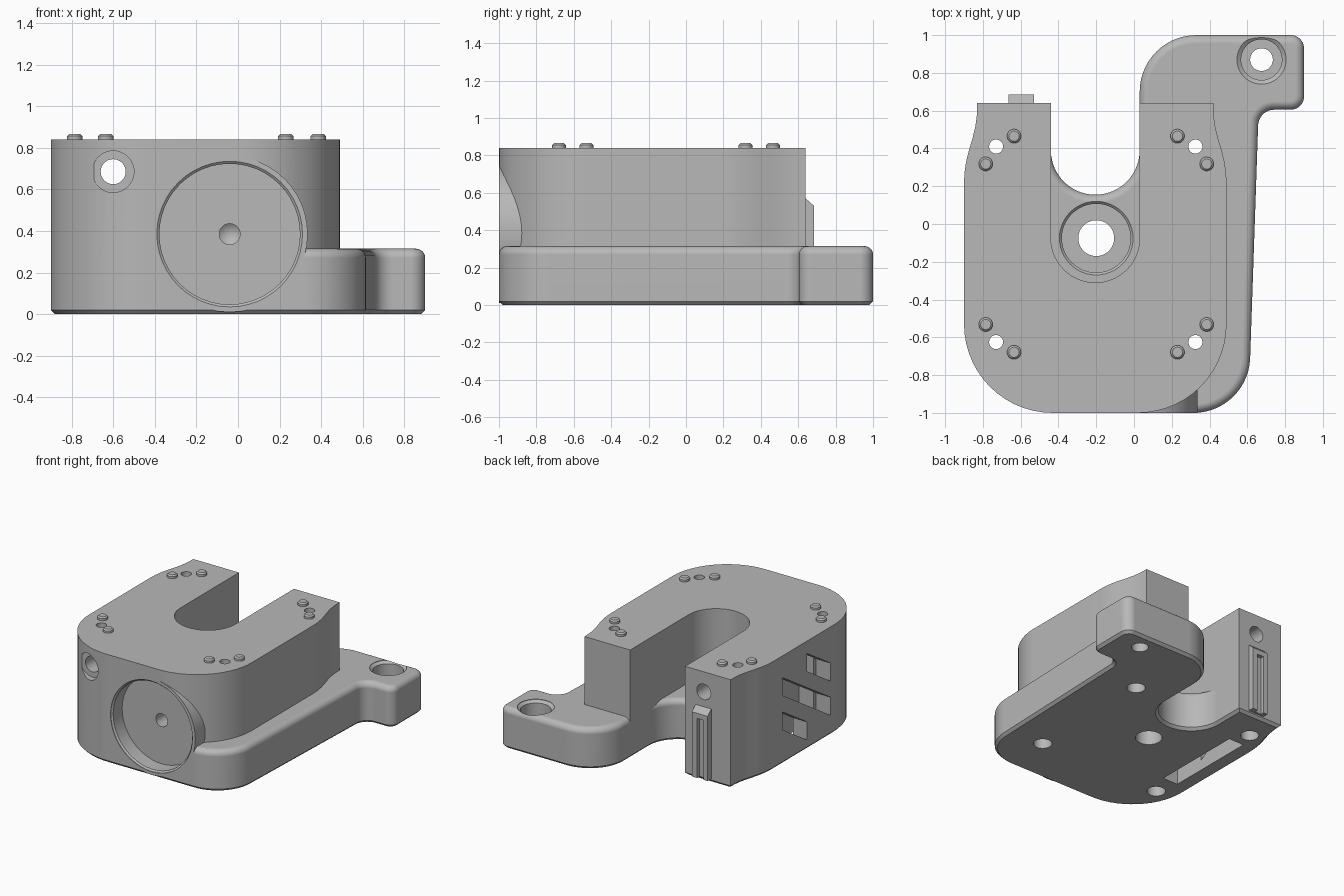
import bpy, bmesh
from math import pi, tan, sin, cos, atan2, radians
from mathutils import Matrix, Vector

scene = bpy.context.scene
if "Cube" in scene.objects:
    bpy.data.objects.remove(scene.objects["Cube"])

grey = bpy.data.materials.new("machined_grey")
grey.use_nodes = True
colour = (0.48, 0.48, 0.48, 1)
grey.diffuse_color = colour
grey.node_tree.nodes["Principled BSDF"].inputs["Base Color"].default_value = colour

UP = Matrix.Identity(4)
ALONG_Y = Matrix.Rotation(-pi / 2, 4, "X")
ALONG_X = Matrix(((0, 0, 1, 0), (1, 0, 0, 0), (0, 1, 0, 0), (0, 0, 0, 1)))


def finish(bm, name, matrix):
    bmesh.ops.recalc_face_normals(bm, faces=bm.faces)
    bm.transform(matrix)
    mesh = bpy.data.meshes.new(name)
    bm.to_mesh(mesh)
    bm.free()
    obj = bpy.data.objects.new(name, mesh)
    scene.collection.objects.link(obj)
    return obj


def rounded(corners):
    """Outline from (x, y, radius) corners."""
    out = []
    for i, (x, y, r) in enumerate(corners):
        c = Vector((x, y))
        if r == 0:
            pts = [c]
        else:
            d1 = (Vector(corners[i - 1][:2]) - c).normalized()
            d2 = (Vector(corners[(i + 1) % len(corners)][:2]) - c).normalized()
            half = d1.angle(d2) / 2
            centre = c + (d1 + d2).normalized() * (r / sin(half))
            a = c + d1 * (r / tan(half)) - centre
            b = c + d2 * (r / tan(half)) - centre
            start = atan2(a.y, a.x)
            sweep = atan2(a.x * b.y - a.y * b.x, a.dot(b))
            n = max(3, round(abs(sweep) / pi * 28))
            pts = [centre + r * Vector((cos(start + sweep * k / n), sin(start + sweep * k / n)))
                   for k in range(n + 1)]
        out += [p for p in pts if not out or (p - out[-1]).length > 0.001]
    return out


def prism(name, outline, low, high, matrix=UP, chamfer=0, fillet=0):
    bm = bmesh.new()
    face = bm.faces.new([bm.verts.new((p[0], p[1], low)) for p in outline])
    ext = bmesh.ops.extrude_face_region(bm, geom=[face])["geom"]
    bmesh.ops.translate(bm, vec=(0, 0, high - low),
                        verts=[g for g in ext if isinstance(g, bmesh.types.BMVert)])
    bmesh.ops.recalc_face_normals(bm, faces=bm.faces)
    for level, size, steps in ((low, chamfer, 1), (high, fillet, 6)):
        if size:
            rim = [e for e in bm.edges if all(abs(v.co.z - level) < 1e-5 for v in e.verts)]
            bmesh.ops.bevel(bm, geom=rim, offset=size, segments=steps, profile=0.5,
                            affect="EDGES", clamp_overlap=False)
    return finish(bm, name, matrix)


def lathe(name, profile, place, axis=UP):
    bm = bmesh.new()
    verts = [bm.verts.new((r, 0, h)) for r, h in profile]
    edges = [bm.edges.new(pair) for pair in zip(verts, verts[1:])]
    bmesh.ops.spin(bm, geom=verts + edges, axis=(0, 0, 1), cent=(0, 0, 0),
                   angle=2 * pi, steps=48, use_merge=True)
    bmesh.ops.remove_doubles(bm, verts=bm.verts, dist=1e-5)
    return finish(bm, name, Matrix.Translation(place) @ axis)


def box_outline(x0, y0, x1, y1):
    return [(x0, y0), (x1, y0), (x1, y1), (x0, y1)]


def carve(obj, cutters):
    for c in cutters:
        mod = obj.modifiers.new("cut", "BOOLEAN")
        mod.operation, mod.solver, mod.object = "DIFFERENCE", "EXACT", c
    graph = bpy.context.evaluated_depsgraph_get()
    mesh = bpy.data.meshes.new_from_object(obj.evaluated_get(graph))
    obj.modifiers.clear()
    obj.data = mesh


# Shared left edge of housing and base, with its gentle taper
left_edge = [(-0.44, 0.64, 0), (-0.83, 0.64, 0), (-0.83, 0.54, 0.6),
             (-0.9, 0.3, 0.6), (-0.9, -1, 0.47)]

# Tall U-shaped housing
housing = prism("housing", rounded(left_edge + [
    (0.49, -1, 0.47), (0.49, 0.3, 0.6), (0.42, 0.54, 0.6), (0.42, 0.64, 0),
    (0.03, 0.64, 0), (0.03, -0.31, 0.235), (-0.44, -0.31, 0.235)]),
    0, 0.84, chamfer=0.02)

# Base plate with the mounting tab and shorter slot
base = prism("base_plate", rounded(left_edge + [
    (0.605, -1, 0.3), (0.66, 0.605, 0.085), (0.9, 0.605, 0.07), (0.9, 1, 0.07),
    (0.03, 1, 0.3), (0.03, 0.155, 0.235), (-0.44, 0.155, 0.235)]),
    0, 0.315, chamfer=0.02, fillet=0.045)

# Round boss on the front corner
boss = lathe("front_boss", [(0, -1), (0.375, -1), (0.375, -0.7), (0, -0.7)],
             (-0.04, 0, 0.385), ALONG_Y)

# Front recess with blind centre hole
cutters = [lathe("recess_cutter", [
    (0, -1.1), (0.35, -1.1), (0.35, -0.995), (0.338, -0.985), (0.338, -0.875),
    (0.05, -0.875), (0.05, -0.74), (0, -0.7)], (-0.04, 0, 0.385), ALONG_Y)]
# Long hole through the right arm
cutters.append(lathe("long_hole_cutter", [
    (0, -1.1), (0.1, -1.1), (0.1, -0.92), (0.06, -0.92), (0.06, 0.8), (0, 0.8)],
    (-0.6, 0, 0.685), ALONG_Y))
# Bearing pocket in the slot floor
cutters.append(lathe("bearing_cutter", [
    (0, -0.1), (0.095, -0.1), (0.095, 0.15), (0.182, 0.15), (0.182, 0.3),
    (0.195, 0.313), (0.195, 0.4), (0, 0.4)], (-0.2, -0.075, 0)))
# Counterbored tab hole
cutters.append(lathe("tab_hole_cutter", [
    (0, -0.1), (0.06, -0.1), (0.06, 0.2), (0.108, 0.2), (0.108, 0.295),
    (0.13, 0.312), (0.13, 0.4), (0, 0.4)], (0.675, 0.87, 0)))
# Vertical screw holes
for x in (-0.73, 0.325):
    for y in (-0.625, 0.41):
        cutters.append(lathe("screw_cutter", [
            (0, -0.1), (0.066, -0.1), (0.066, 0.35), (0.037, 0.35), (0.037, 1), (0, 1)],
            (x, y, 0)))
# Inner chamber open below, and slanted vents into it
cutters.append(prism("chamber_cutter", box_outline(-0.78, -0.45, -0.65, 0.28), -0.1, 0.75))
for y0, y1, z in ((-0.19, -0.48, 0.745), (0.105, -0.48, 0.67), (0.105, -0.19, 0.405)):
    drop = (y0 - y1) * 0.64
    cutters.append(prism("vent_cutter", [
        (y0, z), (y0, z - 0.138), (y1, z - 0.138 - drop), (y1, z - drop)],
        -1, -0.775, ALONG_X))

parts = [housing, base, boss]
for part in parts:
    carve(part, cutters)

# Grooved catch on the back of the right arm
catch = prism("rear_catch", [(0.6, 0.03), (0.685, 0.03), (0.685, 0.53), (0.64, 0.57), (0.6, 0.57)],
              -0.665, -0.53, ALONG_X)
groove = prism("groove_cutter", box_outline(-0.63, 0.655, -0.575, 0.8), -0.1, 0.49)
carve(catch, [groove])
parts.append(catch)
for c in cutters + [groove]:
    bpy.data.objects.remove(c)

# Locating pins on the top face
for x, dy in ((-0.785, 0.425), (-0.635, 0.572), (0.23, 0.572), (0.385, 0.425)):
    for side in (-1, 1):
        parts.append(lathe("top_pin", [
            (0, 0.8), (0.037, 0.8), (0.037, 0.856), (0.027, 0.866), (0, 0.866)],
            (x, -0.107 + side * dy, 0)))

# Material and shading
bpy.ops.object.select_all(action="DESELECT")
for part in parts:
    part.data.materials.clear()
    part.data.materials.append(grey)
    for poly in part.data.polygons:
        poly.material_index = 0
    part.select_set(True)
bpy.context.view_layer.objects.active = housing
bpy.ops.object.shade_smooth_by_angle(angle=radians(30))
for part in parts:
    mod = part.modifiers.new("flat_face_normals", "WEIGHTED_NORMAL")
    mod.keep_sharp = True
